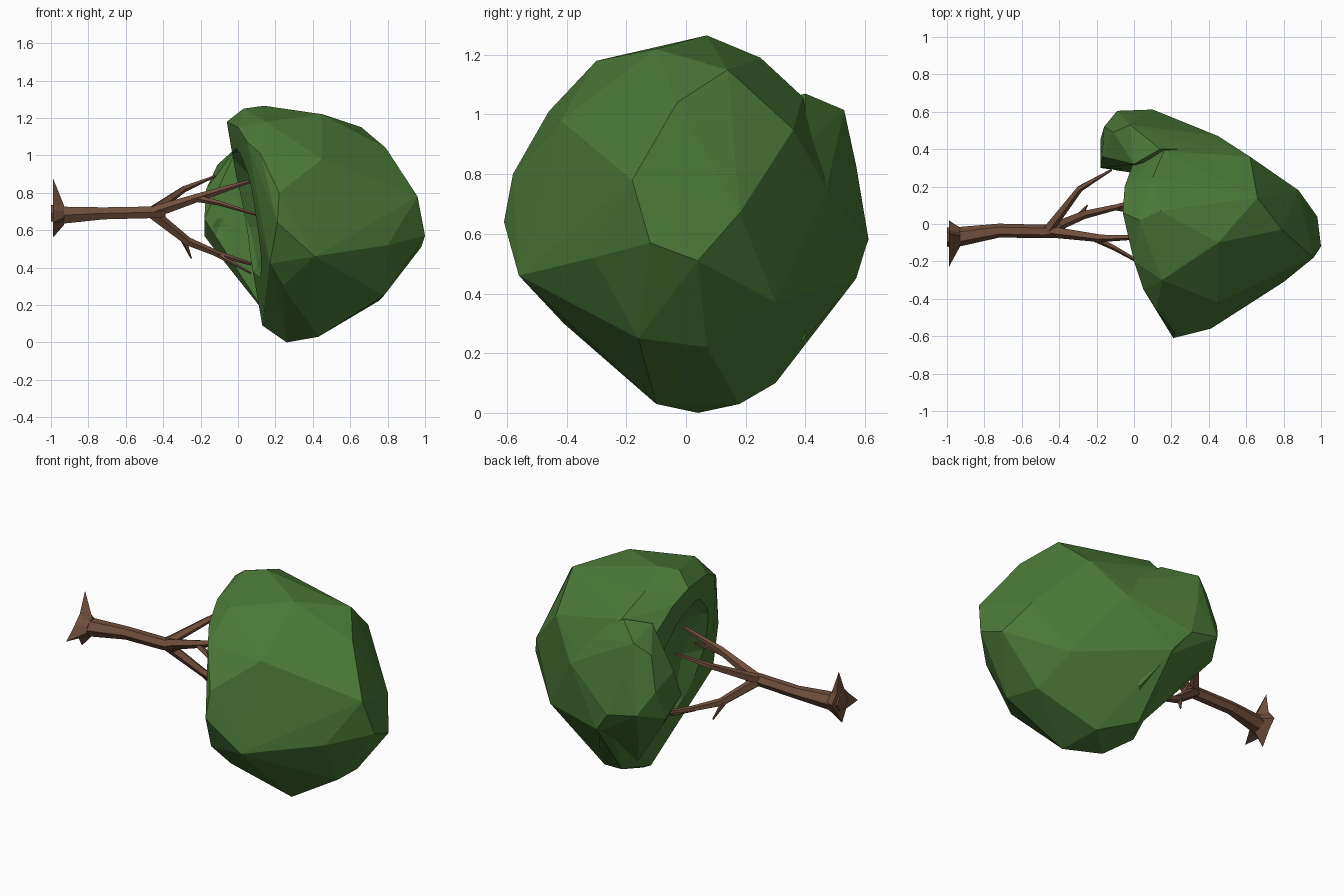
import bpy, bmesh, math
from mathutils import Vector

if "Cube" in bpy.data.objects:
    bpy.data.objects.remove(bpy.data.objects["Cube"])


def material(name, rgb):
    m = bpy.data.materials.new(name)
    m.diffuse_color = (*rgb, 1)
    m.use_nodes = True
    m.node_tree.nodes["Principled BSDF"].inputs["Base Color"].default_value = m.diffuse_color
    return m


GREEN = material("leaf green", (0.070, 0.190, 0.038))
BROWN = material("bark brown", (0.165, 0.080, 0.048))


def finish(bm, name, mat):
    bmesh.ops.recalc_face_normals(bm, faces=bm.faces)
    me = bpy.data.meshes.new(name)
    bm.to_mesh(me)
    bm.free()
    me.materials.append(mat)
    ob = bpy.data.objects.new(name, me)
    bpy.context.collection.objects.link(ob)
    return ob


def hull(name, pts, mat):
    bm = bmesh.new()
    for p in pts:
        bm.verts.new(p)
    res = bmesh.ops.convex_hull(bm, input=bm.verts)
    junk = {g for g in res["geom_interior"] + res["geom_unused"]
            if isinstance(g, bmesh.types.BMVert)}
    bmesh.ops.delete(bm, geom=list(junk), context='VERTS')
    return finish(bm, name, mat)


def loft(name, rings, mat):
    bm = bmesh.new()
    loops = [[bm.verts.new(p) for p in r] for r in rings]
    n = len(loops[0])
    for a, b in zip(loops, loops[1:]):
        for i in range(n):
            j = (i + 1) % n
            bm.faces.new((a[i], a[j], b[j], b[i]))
    bm.faces.new(loops[0])
    bm.faces.new(loops[-1][::-1])
    return finish(bm, name, mat)


def limb(name, path, sides=5):
    """Tapered tube; path holds (x, y, z, radius)."""
    pts = [Vector(p[:3]) for p in path]
    rings = []
    for i, p in enumerate(pts):
        d = (pts[min(i + 1, len(pts) - 1)] - pts[max(i - 1, 0)]).normalized()
        u = d.cross(Vector((0, 0, 1))).normalized()
        v = u.cross(d)
        rings.append([p + path[i][3] * (math.cos(t) * u + math.sin(t) * v)
                      for t in (2 * math.pi * k / sides for k in range(sides))])
    return loft(name, rings, BROWN)


# Crown: main mass, opening out towards +x
crown = hull("crown", [
    (1, -.12, .57), (.96, -.18, .78), (.98, .04, .51), (.88, .18, .67),
    (.79, -.03, 1.04), (.66, .14, 1.15), (.45, -.10, 1.22), (.14, .07, 1.265),
    (.03, .02, 1.25), (-.06, .06, 1.18), (-.05, .20, 1.12), (.10, .25, 1.19),
    (.15, -.30, 1.18), (.0, -.2, 1.15), (.05, -.35, 1.07), (.12, -.46, 1.01),
    (.45, -.42, .98), (.22, -.58, .80), (.21, -.61, .64), (.41, -.56, .46),
    (.17, -.5, .42), (.24, -.41, .30), (.80, -.31, .52), (.62, .36, .95),
    (.45, .47, .75), (.10, .61, .58), (.2, .57, .45), (.70, .30, .37),
    (.78, -.16, .25), (.75, .07, .22), (.43, -.10, .03), (.42, .18, .03),
    (.26, .04, 0), (.13, .15, .09), (.22, .30, .10), (.28, -.27, .22),
    (.16, .39, 1.06),
], GREEN)

# Back lobe that bulges towards the trunk and blends into the back side
lobe = hull("crown_lobe", [
    (-.02, .53, 1.015), (.14, .40, 1.07), (.0, .32, 1.05), (-.11, .49, .95),
    (-.17, .36, .82), (-.18, .30, .66), (-.18, .45, .57), (-.16, .52, .75),
    (-.09, .605, .62), (.10, .612, .58), (.02, .57, .83), (-.12, .40, .49),
    (.02, .42, .36), (.20, .55, .43), (.45, .47, .75), (.40, .40, .90),
    (.30, .40, .25), (.15, .25, .15),
], GREEN)

# Hollow under the crown where the branches enter
bm = bmesh.new()
bmesh.ops.create_icosphere(bm, subdivisions=2, radius=1)
for v in bm.verts:
    v.co = Vector((-.10 + .28 * v.co.x, -.08 + .39 * v.co.y, .62 + .46 * v.co.z))
hollow = finish(bm, "hollow_cutter", GREEN)

for ob, op in ((lobe, 'UNION'), (hollow, 'DIFFERENCE')):
    mod = crown.modifiers.new(op.lower(), 'BOOLEAN')
    mod.operation, mod.object, mod.solver = op, ob, 'EXACT'
    ob.hide_render = True
deps = bpy.context.evaluated_depsgraph_get()
shaped = bpy.data.meshes.new_from_object(crown.evaluated_get(deps))
crown.modifiers.clear()
crown.data = shaped
crown.data.materials.clear()
crown.data.materials.append(GREEN)
for p in crown.data.polygons:
    p.material_index = 0
for ob in (lobe, hollow):
    bpy.data.objects.remove(ob)

# Root flare: star-shaped foot narrowing into the trunk
foot = [(.02, .70), (-.03, .76), (-.05, .88), (-.10, .76), (-.15, .71),
        (-.23, .64), (-.12, .63), (-.08, .56), (-.03, .64)]
neck = []
for y, z in foot:
    d = Vector((y + .07, z - .68)).normalized() * .052
    neck.append((-.93, -.07 + d.x, .68 + d.y))
loft("root_flare", [[(-.99, y, z) for y, z in foot], neck], BROWN)
limb("root_heel", [(-1, -.07, .69, .05), (-.96, -.07, .69, .06)], 6)

# Trunk
limb("trunk", [(-.95, -.07, .68, .053), (-.72, -.035, .69, .037),
               (-.48, -.04, .695, .036), (-.39, -.037, .70, .034)], 6)

# Branches
for name, path in {
    "back_branch": [(-.46, -.03, .70, .03), (-.29, .19, .82, .018), (-.12, .29, .89, .006)],
    "upper_branch": [(-.44, -.04, .70, .033), (-.18, -.075, .785, .022), (.06, -.07, .86, .010)],
    "front_branch": [(-.22, -.07, .77, .02), (-.10, -.13, .745, .014), (.11, -.25, .68, .007)],
    "lower_branch": [(-.46, -.03, .69, .032), (-.27, .05, .54, .024),
                     (-.10, .09, .47, .017), (.07, .14, .42, .010)],
    "lower_fork": [(-.12, .09, .475, .014), (.07, .05, .37, .005)],
    "twig": [(-.29, .045, .55, .018), (-.25, .10, .45, .004)],
}.items():
    limb(name, path)
